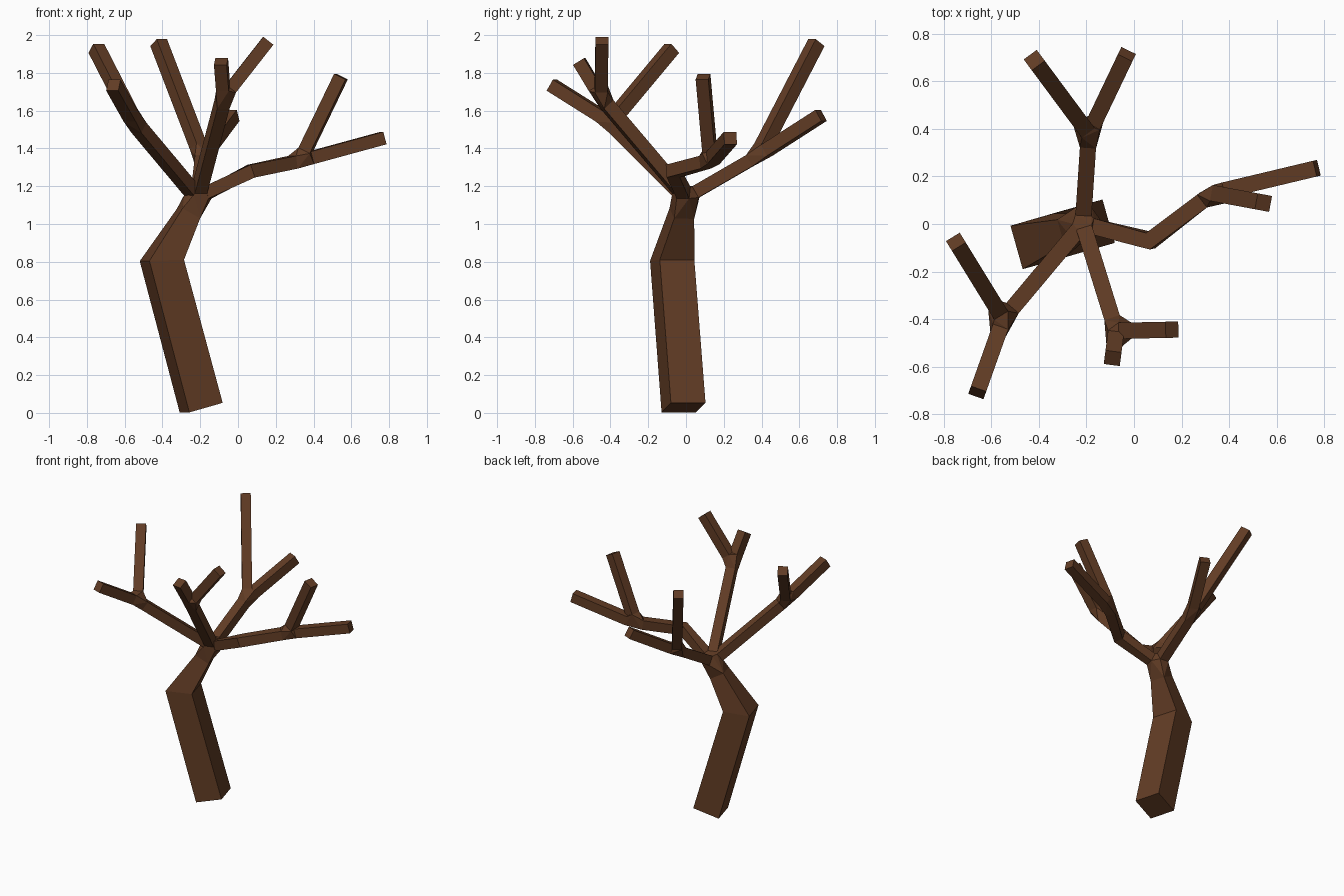
import bpy, bmesh
from mathutils import Vector as V

if "Cube" in bpy.data.objects:
    bpy.data.objects.remove(bpy.data.objects["Cube"])

bark = bpy.data.materials.new("bark")
bark.diffuse_color = (0.12, 0.045, 0.018, 1)
bark.use_nodes = True
bark.node_tree.nodes["Principled BSDF"].inputs["Base Color"].default_value = bark.diffuse_color


def ring(center, axis, half, across=None):
    """Four corners of a square section perpendicular to axis."""
    axis = V(axis).normalized()
    u = V(across) if across else axis.cross(V((0, 0, 1)))
    u = (u - axis * u.dot(axis)).normalized()
    w = axis.cross(u)
    return [V(center) + half * (a * u + b * w)
            for a, b in ((1, 1), (-1, 1), (-1, -1), (1, -1))]


def loft(bm, rings, cap_start=False, cap_end=False):
    vs = [[bm.verts.new(p) for p in r] for r in rings]
    for a, b in zip(vs, vs[1:]):
        for i in range(4):
            j = (i + 1) % 4
            bm.faces.new((a[i], a[j], b[j], b[i]))
    if cap_start:
        bm.faces.new(vs[0][::-1])
    if cap_end:
        bm.faces.new(vs[-1])


def joint(bm, rings):
    """Convex knuckle joining several section rings, open where limbs attach."""
    tmp = bmesh.new()
    group = {}
    for k, r in enumerate(rings):
        for p in r:
            group[tmp.verts.new(p)] = k
    bmesh.ops.convex_hull(tmp, input=tmp.verts[:])
    for f in tmp.faces:
        if len({group[v] for v in f.verts}) > 1:
            bm.faces.new([bm.verts.new(v.co) for v in f.verts])
    tmp.free()


def finish(bm, name):
    bmesh.ops.remove_doubles(bm, verts=bm.verts[:], dist=0.0005)
    bmesh.ops.recalc_face_normals(bm, faces=bm.faces[:])
    me = bpy.data.meshes.new(name)
    bm.to_mesh(me)
    bm.free()
    me.materials.append(bark)
    bpy.context.collection.objects.link(bpy.data.objects.new(name, me))


R = 0.034
hub = V((-0.215, 0.0, 1.14))
# name: (stem points ending at the fork, twig tips)
limbs = {
    "branch_right": ([(0.07, -0.07, 1.28), (0.33, 0.13, 1.335)],
                     [(0.77, 0.235, 1.455), (0.545, 0.09, 1.78)]),
    "branch_back": ([(-0.19, 0.38, 1.36)],
                    [(-0.42, 0.69, 1.96), (-0.03, 0.715, 1.575)]),
    "branch_left": ([(-0.55, -0.40, 1.54)],
                    [(-0.66, -0.71, 1.735), (-0.75, -0.075, 1.93)]),
    "branch_front": ([(-0.075, -0.45, 1.67)],
                     [(0.16, -0.445, 1.97), (-0.09, -0.565, 1.86)]),
}

# Limbs: bent stem, knuckle, two twigs
starts = []
for name, (stem, tips) in limbs.items():
    bm = bmesh.new()
    pts = [hub] + [V(p) for p in stem]
    fork = pts[-1]
    d0 = (pts[1] - pts[0]).normalized()
    d1 = (fork - pts[-2]).normalized()
    rings = [ring(hub + d0 * 0.06, d0, R)]
    for a, b, c in zip(pts, pts[1:], pts[2:]):
        rings.append(ring(b, (b - a).normalized() + (c - b).normalized(), R * 1.05))
    rings.append(ring(fork - d1 * 0.05, d1, R))
    starts.append(rings[0])
    loft(bm, rings)
    knuckle = [rings[-1]]
    for t in tips:
        d = (V(t) - fork).normalized()
        base = ring(fork + d * 0.06, d, R)
        knuckle.append(base)
        loft(bm, [base, ring(t, d, R)], cap_end=True)
    joint(bm, knuckle)
    finish(bm, name)

# Trunk: leaning post, bent and tapered up to the crown
bm = bmesh.new()
side = (0.96, 0.27, 0)
trunk = [ring((-0.195, -0.013, 0.028), (-0.21, -0.06, 0.79), 0.095, side),
         ring((-0.403, -0.073, 0.807), (-0.03, 0.0, 1), 0.095, side),
         ring((-0.262, -0.022, 1.055), (0.16, 0.05, 0.3), 0.055, side)]
loft(bm, trunk, cap_start=True)
joint(bm, [trunk[-1]] + starts)
finish(bm, "trunk")
